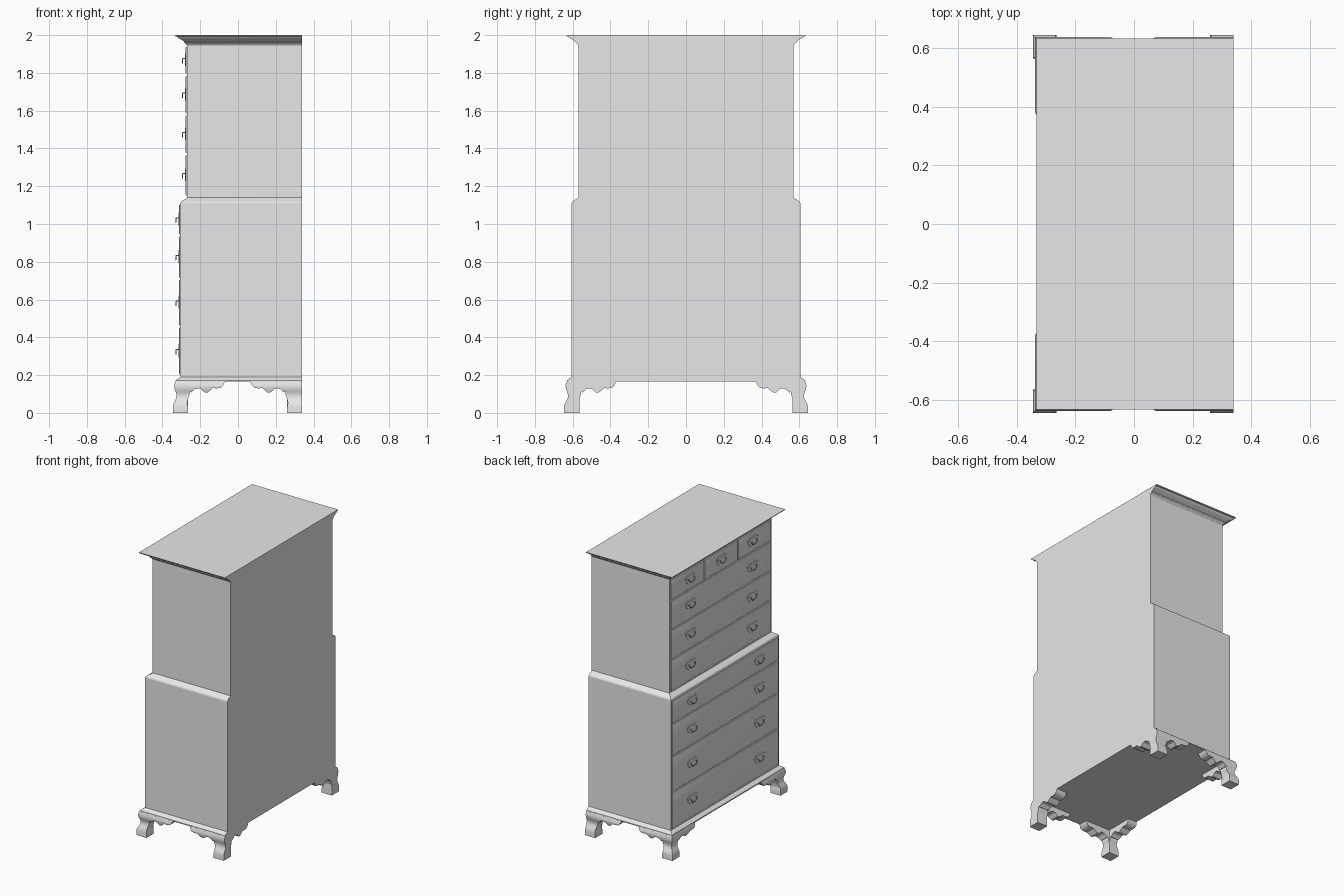
import bpy, bmesh, math
from mathutils import Vector

if "Cube" in bpy.data.objects:
    bpy.data.objects.remove(bpy.data.objects["Cube"])

HX, HY, BACK = 0.305, 0.605, 0.34      # lower case front depth, half width, back plane

wood = bpy.data.materials.new("plain grey")
wood.diffuse_color = (0.8, 0.8, 0.8, 1)
wood.use_nodes = True
wood.node_tree.nodes["Principled BSDF"].inputs["Base Color"].default_value = wood.diffuse_color


def finish(name, bm, angle=30):
    bmesh.ops.recalc_face_normals(bm, faces=bm.faces)
    me = bpy.data.meshes.new(name)
    bm.to_mesh(me)
    bm.free()
    me.materials.append(wood)
    me.shade_smooth()
    me.set_sharp_from_angle(angle=math.radians(angle))
    return place(name, me)


def place(name, data, loc=(0, 0, 0)):
    ob = bpy.data.objects.new(name, data)
    ob.location = loc
    bpy.context.collection.objects.link(ob)
    return ob


def tier(name, rings, bottom=False, top=False):
    """Stack of rectangles (z, overhang); the back stays flat."""
    bm = bmesh.new()
    loops = []
    for z, o in rings:
        loops.append([bm.verts.new(p) for p in (
            (-HX - o, -HY - o, z), (BACK, -HY - o, z),
            (BACK, HY + o, z), (-HX - o, HY + o, z))])
    for a, b in zip(loops, loops[1:]):
        for i in range(4):
            j = (i + 1) % 4
            bm.faces.new((a[i], a[j], b[j], b[i]))
    if bottom:
        bm.faces.new(loops[0])
    if top:
        bm.faces.new(loops[-1])
    return finish(name, bm)


# Case and mouldings
tier("base_moulding", [(.165, .026), (.172, .025), (.179, .016), (.186, .005), (.19, 0)], bottom=True)
tier("lower_case", [(.19, 0), (1.11, 0)])
tier("waist_moulding", [(1.11, 0), (1.118, -.003), (1.126, -.014), (1.134, -.029), (1.14, -.035)])
tier("upper_case", [(1.14, -.035), (1.945, -.035)])
tier("cornice", [(1.945, -.035), (1.953, -.03), (1.96, -.021), (1.967, -.019), (1.974, -.008),
                 (1.982, .007), (1.988, .016), (1.992, .018), (1.994, .026), (2.0, .028)], top=True)

# Bracket feet: scalloped edge (distance from foot tip, z) and ogee face (z, overhang)
SCALLOP = [(.08, 0), (.08, .03), (.076, .05), (.08, .075), (.088, .095), (.09, .112), (.098, .108),
           (.106, .117), (.118, .127), (.135, .13), (.15, .126), (.16, .115), (.17, .107),
           (.185, .109), (.198, .12), (.212, .131), (.235, .13), (.255, .134), (.266, .146),
           (.275, .165)]
OGEE = [(0, .04), (.035, .04), (.05, .036), (.065, .028), (.08, .021), (.095, .02),
        (.11, .024), (.125, .03), (.145, .033), (.166, .026)]


def ogee(z):
    for (z0, a), (z1, b) in zip(OGEE, OGEE[1:]):
        if z <= z1:
            return a + (b - a) * (z - z0) / (z1 - z0)
    return OGEE[-1][1]


def bracket(name, to_world, start, shift, mitre=False, flat=False):
    bm = bmesh.new()
    outline = [(start, 0)] + [(s - shift, z) for s, z in SCALLOP] + [(start, .165)]
    bm.faces.new([bm.verts.new((s, 0, z)) for s, z in outline])
    for z, _ in OGEE[1:-1]:
        bmesh.ops.bisect_plane(bm, geom=bm.verts[:] + bm.edges[:] + bm.faces[:],
                               plane_co=(0, 0, z), plane_no=(0, 0, 1))
    ext = bmesh.ops.extrude_face_region(bm, geom=bm.faces[:], use_keep_orig=True)
    inner = {g for g in ext["geom"] if isinstance(g, bmesh.types.BMVert)}
    for v in bm.verts:
        s, _, z = v.co
        if v in inner:
            d = -.08 if flat else -.04
        else:
            d = 0 if flat else ogee(z)
        if mitre and abs(s - start) < 1e-5:
            s = -d
        v.co = Vector(to_world(s, d, z))
    finish(name, bm, 40)


for side, sy in (("right", 1), ("left", -1)):
    bracket("front_bracket_" + side, lambda s, d, z: (-HX - d, sy * (HY - s), z), 0, .04, mitre=True)
    bracket("side_front_bracket_" + side, lambda s, d, z: (-HX + s, sy * (HY + d), z), 0, .04, mitre=True)
    bracket("side_back_bracket_" + side, lambda s, d, z: (BACK - s, sy * (HY + d), z), 0, 0)
    bracket("back_bracket_" + side, lambda s, d, z: (BACK + d, sy * (HY - s), z), .034, .04, flat=True)

# Handle parts, shared by all drawers: bat-wing plate and hanging bail
half = [(.01, .03), (.02, .022), (.034, .034), (.043, .02), (.056, .02), (.05, .003),
        (.054, -.008), (.04, -.014), (.03, -.027), (.014, -.024)]
shape = [(0, .024)] + half + [(0, -.034)] + [(-y, z) for y, z in reversed(half)]
bm = bmesh.new()
face = bm.faces.new([bm.verts.new((0, y, z)) for y, z in shape])
ext = bmesh.ops.extrude_face_region(bm, geom=[face], use_keep_orig=True)
for g in ext["geom"]:
    if isinstance(g, bmesh.types.BMVert):
        g.co.x = -.004
first_plate = finish("handle_plate", bm)
plate_mesh = first_plate.data
bpy.data.objects.remove(first_plate)

curve = bpy.data.curves.new("bail", 'CURVE')
curve.dimensions = '3D'
curve.bevel_depth = .003
curve.bevel_resolution = 1
curve.use_fill_caps = True
path = [(0, -.03, .006), (-.015, -.03, .006)]
path += [(-.017, -.032 * math.cos(math.pi * t / 8), .004 - .022 * math.sin(math.pi * t / 8)) for t in range(9)]
path += [(-.015, .03, .006), (0, .03, .006)]
spline = curve.splines.new('POLY')
spline.points.add(len(path) - 1)
for p, co in zip(spline.points, path):
    p.co = (*co, 1)
curve.materials.append(wood)


def drawer(name, front, y, z0, z1, width, handles):
    bm = bmesh.new()
    bmesh.ops.create_cube(bm, size=1)
    for v in bm.verts:
        v.co = Vector((front + .006 + v.co.x * .012, y + v.co.y * width,
                       (z0 + z1) / 2 + v.co.z * (z1 - z0 - .01)))
    edges = [e for e in bm.edges if all(v.co.x < front + .001 for v in e.verts)]
    bmesh.ops.bevel(bm, geom=edges, offset=.005, segments=2, profile=.5, affect='EDGES')
    finish(name, bm)
    for hy in handles:
        loc = (front, hy, (z0 + z1) / 2 + .003)
        place(name + "_handle_plate", plate_mesh, loc)
        place(name + "_handle_bail", curve, loc)


# Long drawers of the lower and upper case
lower = [.197, .457, .71, .94, 1.107]
upper = [1.146, 1.37, 1.58, 1.79]
for label, levels, front, width, hy in (("lower_drawer", lower, -HX - .007, 1.19, .375),
                                        ("upper_drawer", upper, -HX + .028, 1.12, .345)):
    for i, (a, b) in enumerate(zip(levels, levels[1:])):
        drawer(f"{label}_{i + 1}", front, 0, a, b, width, (-hy, hy))

# Three short drawers at the top
for i in (-1, 0, 1):
    y = i * .3767
    drawer(f"short_drawer_{i + 2}", -HX + .028, y, 1.79, 1.943, .367, (i * .35,))
